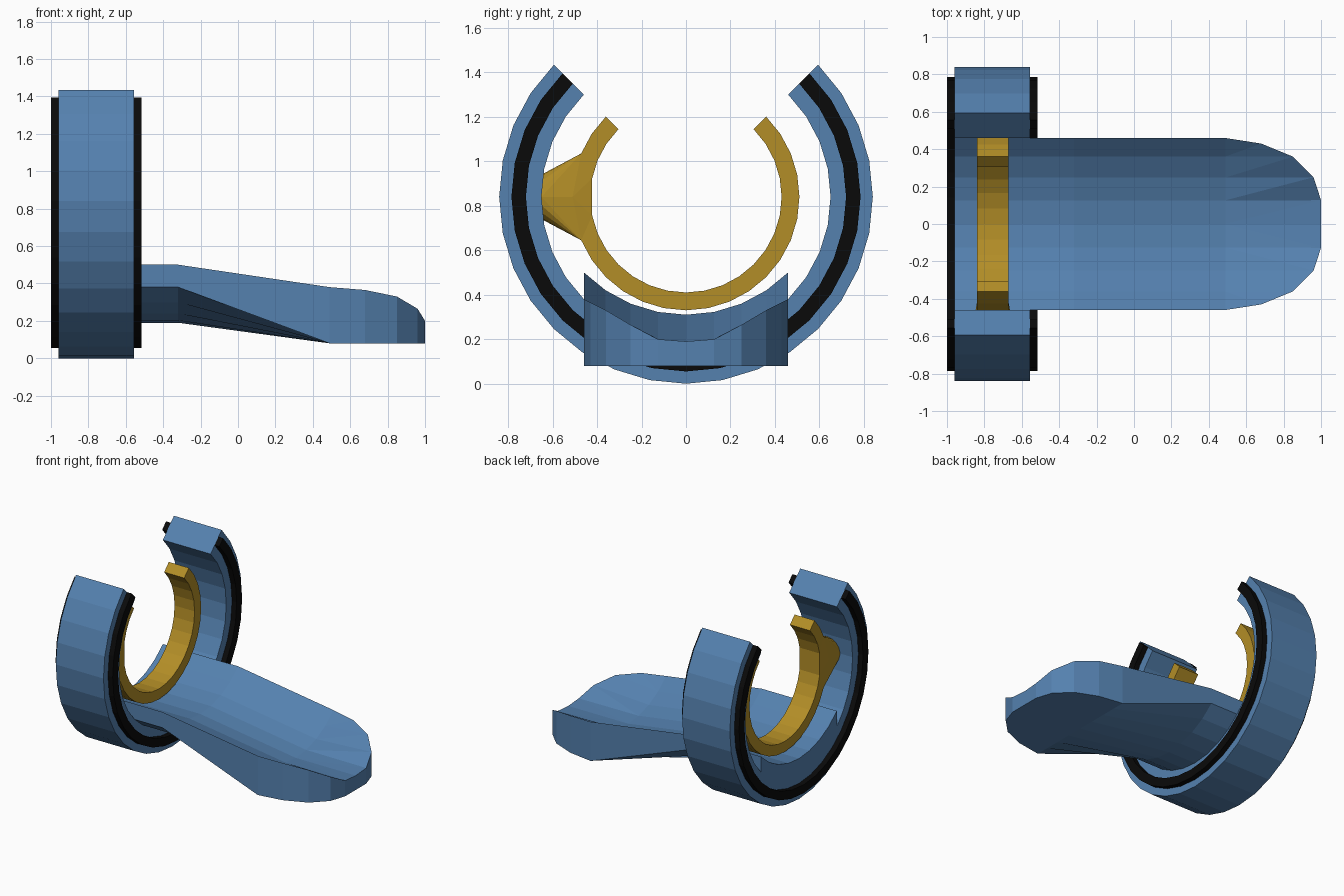
import bpy, bmesh
from math import sin, cos, pi, radians

if "Cube" in bpy.data.objects:
    bpy.data.objects.remove(bpy.data.objects["Cube"])

CZ = 0.84                 # height of the common ring axis
STEP = radians(11.25)     # facet angle shared by all rings


def material(name, rgb):
    m = bpy.data.materials.new(name)
    m.diffuse_color = (*rgb, 1)
    m.use_nodes = True
    m.node_tree.nodes["Principled BSDF"].inputs["Base Color"].default_value = m.diffuse_color
    return m


BLUE = material("blue", (0.09, 0.22, 0.43))
BLACK = material("black", (0.003, 0.003, 0.003))
GOLD = material("gold", (0.45, 0.27, 0.02))


def finish(bm, name, mat):
    bmesh.ops.recalc_face_normals(bm, faces=bm.faces)
    me = bpy.data.meshes.new(name)
    bm.to_mesh(me)
    bm.free()
    ob = bpy.data.objects.new(name, me)
    me.materials.append(mat)
    bpy.context.collection.objects.link(ob)
    return ob


def open_ring(name, x0, x1, r0, r1, mat):
    """Rectangular section swept 270 degrees, open at the top."""
    bm = bmesh.new()
    loops = []
    for i in range(25):
        a = radians(135) + i * STEP
        loops.append([bm.verts.new((x, r * cos(a), CZ + r * sin(a)))
                      for x, r in ((x0, r0), (x1, r0), (x1, r1), (x0, r1))])
    for a, b in zip(loops, loops[1:]):
        for k in range(4):
            n = (k + 1) % 4
            bm.faces.new((a[k], a[n], b[n], b[k]))
    bm.faces.new(loops[0])
    bm.faces.new(loops[-1])
    return finish(bm, name, mat)


# Rings
open_ring("outer_cuff", -0.96, -0.555, 0.65, 0.84, BLUE)
open_ring("back_trim", -1.0, -0.96, 0.72, 0.785, BLACK)
open_ring("front_trim", -0.555, -0.515, 0.72, 0.785, BLACK)
open_ring("inner_clip", -0.84, -0.67, 0.43, 0.51, GOLD)

# Round peg joining the clip to the cuff, flaring into the clip's section
bm = bmesh.new()
for y in (-0.65, -0.51):
    for i in range(16):
        a = i * pi / 8
        bm.verts.new((-0.755 + 0.1 * cos(a), y, CZ + 0.1 * sin(a)))
for sx in (-0.085, 0.085):
    for s in (-1, 1):
        for r, a in ((0.51, 2 * STEP), (0.43, STEP)):
            bm.verts.new((-0.755 + sx, -r * cos(a), CZ + s * r * sin(a)))
bmesh.ops.convex_hull(bm, input=bm.verts)
finish(bm, "clip_peg", GOLD)

# Tongue: curved plate resting in the cuff, sloping down to a rounded tip
bm = bmesh.new()
arc = [(0.65 * sin(k * STEP), CZ - 0.65 * cos(k * STEP)) for k in range(-4, 5)]


def row(x, lift, flat=None):
    return [bm.verts.new((x, y, z + lift if flat is None else flat)) for y, z in arc]


tops = [row(-0.96, 0.12), row(-0.32, 0.12), row(0.49, 0)]
bottoms = [row(-0.96, 0), row(-0.32, 0), row(0.49, 0, 0.08)]
for rows in (tops, bottoms):
    for a, b in zip(rows, rows[1:]):
        for k in range(8):
            bm.faces.new((a[k], a[k + 1], b[k + 1], b[k]))
for i in range(2):        # side walls
    for k in (0, 8):
        bm.faces.new((tops[i][k], tops[i + 1][k], bottoms[i + 1][k], bottoms[i][k]))
for k in range(8):        # back end
    bm.faces.new((tops[0][k], tops[0][k + 1], bottoms[0][k + 1], bottoms[0][k]))

# Rounded tip
half = [(0.68, 0.43, 0.365), (0.85, 0.36, 0.33), (0.96, 0.25, 0.265), (1.0, 0.127, 0.20)]
outline = [(x, -y, z) for x, y, z in half] + [(1.0, 0, 0.19)] + half[::-1]
s, sb = tops[2], bottoms[2]
t = [bm.verts.new(p) for p in outline]
tb = [bm.verts.new((x, y, 0.08)) for x, y, z in outline]
for e, d in ((0, 1), (8, -1)):
    bm.faces.new((s[e], s[e + d], t[e]))
    for k in range(1, 4):
        i, j = e + d * k, e + d * (k + 1)
        bm.faces.new((s[i], s[j], t[j - d]))
        bm.faces.new((s[i], t[j - d], t[i - d]))
    i = e + d * 4
    bm.faces.new((s[i], t[i], t[i - d]))
for top, low in zip(zip([s[0]] + t, t + [s[8]]), zip([sb[0]] + tb, tb + [sb[8]])):
    bm.faces.new((top[0], top[1], low[1], low[0]))
bm.faces.new(sb + tb[::-1])
finish(bm, "tongue", BLUE)
